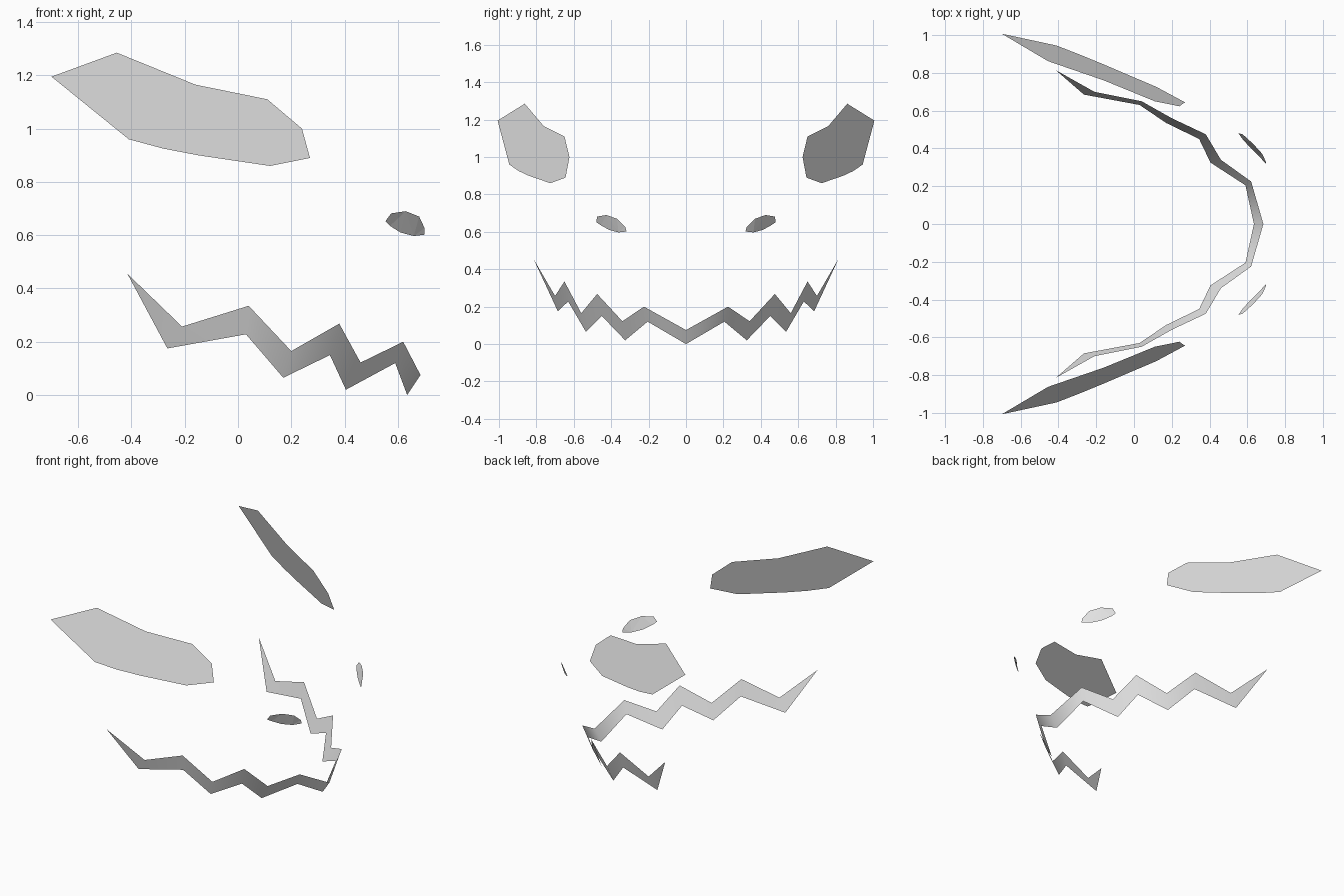
import bpy
import bmesh

cube = bpy.data.objects.get("Cube")
if cube:
    bpy.data.objects.remove(cube, do_unlink=True)

grey = bpy.data.materials.new("light grey")
grey.use_nodes = True
grey.diffuse_color = (0.8, 0.8, 0.8, 1)
grey.node_tree.nodes["Principled BSDF"].inputs["Base Color"].default_value = (0.8, 0.8, 0.8, 1)


def make_sheet(name, points, faces, smooth=False):
    """Thin open surface from points and faces."""
    mesh = bpy.data.meshes.new(name)
    bm = bmesh.new()
    verts = [bm.verts.new(p) for p in points]
    for face in faces:
        bm.faces.new([verts[i] for i in face]).smooth = smooth
    bmesh.ops.triangulate(bm, faces=[f for f in bm.faces if len(f.verts) > 4])
    bm.to_mesh(mesh)
    bm.free()
    mesh.materials.append(grey)
    obj = bpy.data.objects.new(name, mesh)
    bpy.context.collection.objects.link(obj)
    return obj


def make_pair(name, outline):
    """The same outline on both sides of the y = 0 plane."""
    ring = range(len(outline))
    make_sheet("right_" + name, outline, [ring])
    make_sheet("left_" + name, [(x, -y, z) for x, y, z in outline], [ring[::-1]])


# Eyes: flat, slanted shapes with a forked outer corner
eye = [(-0.70, 1.195), (-0.41, 0.96), (-0.28, 0.925), (-0.15, 0.90),
       (0.12, 0.86), (0.27, 0.89), (0.24, 1.0), (0.11, 1.11),
       (-0.16, 1.165), (-0.455, 1.285), (-0.38, 1.155)]
make_pair("eye", [(x, 0.475 * (x - 0.12) + 0.32 * (z - 0.86) - 0.725, z) for x, z in eye])

# Nostrils: small tilted ovals
nostril = [(0.553, -0.48, 0.652), (0.57, -0.455, 0.635), (0.61, -0.41, 0.61),
           (0.66, -0.36, 0.597), (0.70, -0.318, 0.602), (0.70, -0.325, 0.627),
           (0.68, -0.37, 0.67), (0.63, -0.425, 0.69), (0.575, -0.475, 0.682)]
make_pair("nostril", nostril)

# Mouth: zigzag ribbon, half edges from the corner to the centre
corner = (-0.415, -0.815, 0.455)
upper = [(-0.21, -0.70, 0.257), (0.04, -0.65, 0.335), (0.20, -0.56, 0.165),
         (0.38, -0.475, 0.268), (0.46, -0.34, 0.122), (0.62, -0.225, 0.20),
         (0.685, 0, 0.075)]
lower = [(-0.265, -0.685, 0.175), (0.03, -0.63, 0.228), (0.17, -0.535, 0.065),
         (0.345, -0.45, 0.15), (0.405, -0.325, 0.02), (0.59, -0.205, 0.12),
         (0.635, 0, 0.0)]
n = len(upper)
faces = [(0, n + 1, 1)]
faces += [(i, n + i, n + i + 1, i + 1) for i in range(1, n)]
mouth = make_sheet("mouth", [corner] + upper + lower, faces, smooth=True)
mirror = mouth.modifiers.new("mirror", 'MIRROR')
mirror.use_axis = (False, True, False)
mirror.use_clip = True
